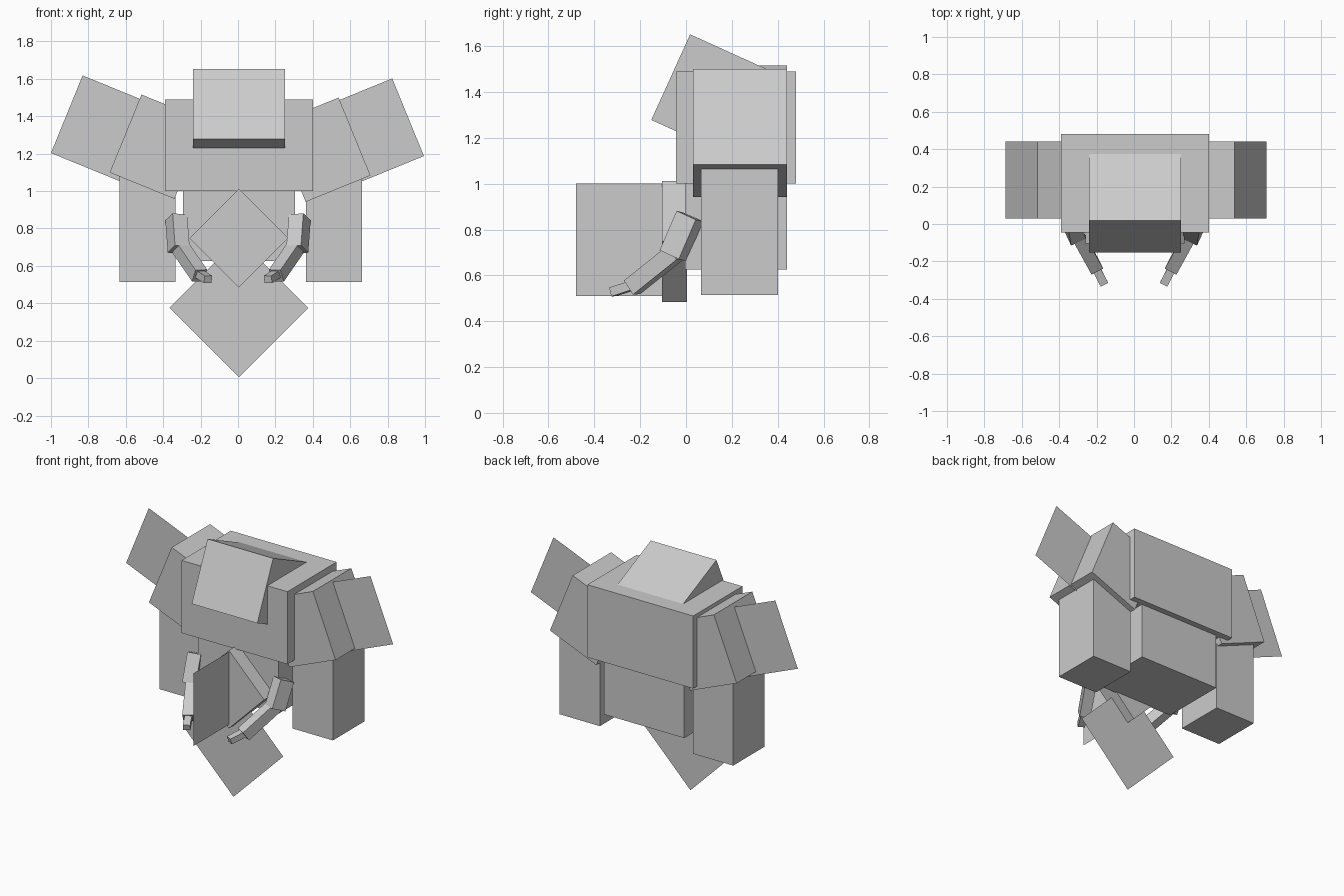
import bpy, bmesh
from math import radians
from mathutils import Vector, Matrix

cube = bpy.data.objects.get("Cube")
if cube:
    bpy.data.objects.remove(cube, do_unlink=True)

grey = bpy.data.materials.new("plain grey")
grey.use_nodes = True
grey.diffuse_color = (0.6, 0.6, 0.6, 1)
grey.node_tree.nodes["Principled BSDF"].inputs["Base Color"].default_value = (0.6, 0.6, 0.6, 1)


def finish(name, bm, matrix):
    mesh = bpy.data.meshes.new(name)
    bm.to_mesh(mesh)
    bm.free()
    mesh.materials.append(grey)
    obj = bpy.data.objects.new(name, mesh)
    obj.matrix_world = matrix
    bpy.context.collection.objects.link(obj)
    return obj


def block(name, centre, size, axis="X", angle=0):
    """Box turned about one axis."""
    bm = bmesh.new()
    bmesh.ops.create_cube(bm, size=1)
    bmesh.ops.scale(bm, vec=size, verts=bm.verts)
    return finish(name, bm, Matrix.Translation(centre) @ Matrix.Rotation(radians(angle), 4, axis))


def sheet(name, centre, width, height, axis="Y", angle=0):
    """Flat single-quad panel standing in the local XZ plane."""
    bm = bmesh.new()
    corners = [(-1, -1), (1, -1), (1, 1), (-1, 1)]
    bm.faces.new([bm.verts.new((x * width / 2, 0, z * height / 2)) for x, z in corners])
    return finish(name, bm, Matrix.Translation(centre) @ Matrix.Rotation(radians(angle), 4, axis))


def limb(name, start, end, depth, thickness, outward):
    """Box running between two points, one side turned to face outward."""
    a, b = Vector(start), Vector(end)
    z = (b - a).normalized()
    x = Vector(outward)
    x = (x - z * x.dot(z)).normalized()
    y = z.cross(x)
    bm = bmesh.new()
    bmesh.ops.create_cube(bm, size=1)
    bmesh.ops.scale(bm, vec=(thickness, depth, (b - a).length), verts=bm.verts)
    turn = Matrix((x, y, z)).transposed().to_4x4()
    return finish(name, bm, Matrix.Translation((a + b) / 2) @ turn)


# Body and head
block("torso", (0.005, 0.218, 1.245), (0.79, 0.525, 0.49))
block("pelvis", (0.005, 0.218, 0.82), (0.6, 0.445, 0.39))
block("head", (0.005, 0.12, 1.38), (0.49, 0.41, 0.41), "X", -24.4)

# Diamond block on the belly with its upright and hanging panels
block("belly_diamond", (0.005, -0.05, 0.748), (0.373, 0.11, 0.373), "Y", 45)
sheet("front_panel", (0.005, -0.265, 0.755), 0.43, 0.49, "Z", 90)
sheet("hanging_panel", (0.005, -0.055, 0.375), 0.525, 0.525, "Y", 45)

# Shoulders, fins, legs and small arms on both sides
for side, s in (("left", 1), ("right", -1)):
    lift = -0.008 * s
    block(side + "_shoulder", (0.011 + s * 0.439, 0.235, 1.229 + lift),
          (0.374, 0.41, 0.45), "Y", -22.2 * s)
    sheet(side + "_fin", (s * 0.705 - 0.003, 0.235, 1.318 + lift), 0.448, 0.448, "Y", -22.2 * s)
    block(side + "_leg", (0.015 + s * 0.498, 0.233, 0.797), (0.3, 0.335, 0.565))

    outward = (s * 0.9, -0.42, 0)
    limb(side + "_upper_arm", (s * 0.33, 0.017, 0.858), (s * 0.317, -0.057, 0.686),
         0.1, 0.085, outward)
    limb(side + "_forearm", (s * 0.31, -0.045, 0.7), (s * 0.205, -0.235, 0.548),
         0.075, 0.07, outward)
    limb(side + "_claw", (s * 0.22, -0.205, 0.565), (s * 0.16, -0.32, 0.528),
         0.04, 0.045, outward)
